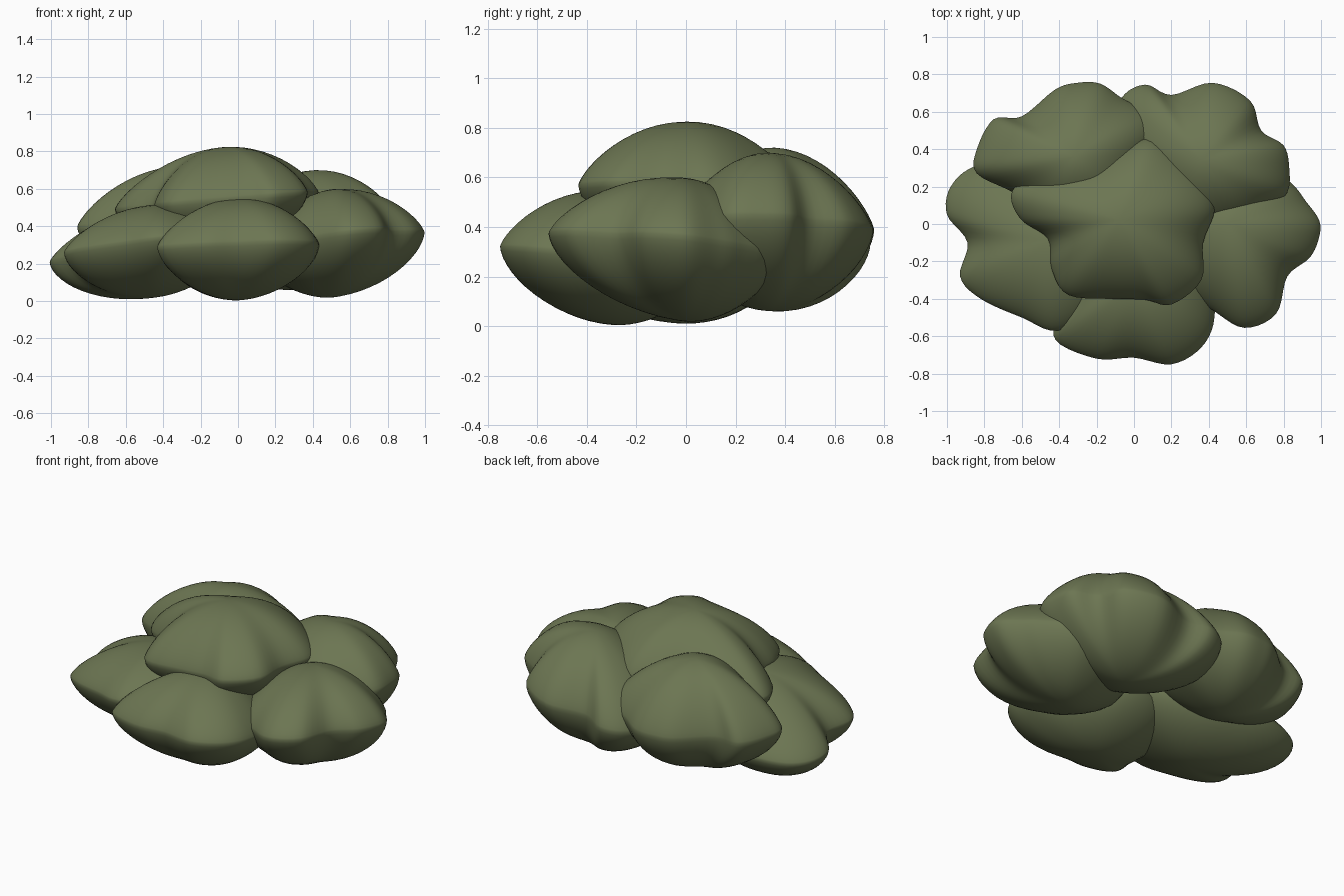
import bpy, bmesh, math
from mathutils import Vector

if "Cube" in bpy.data.objects:
    bpy.data.objects.remove(bpy.data.objects["Cube"])

leaf_green = bpy.data.materials.new("leaf_green")
leaf_green.diffuse_color = (0.15, 0.18, 0.085, 1)
leaf_green.use_nodes = True
leaf_green.node_tree.nodes["Principled BSDF"].inputs["Base Color"].default_value = leaf_green.diffuse_color

SUB = 5      # samples between outline points
RINGS = 28   # latitude steps from bottom to top
BLUR = 6     # half width of the averaging that softens lobes near the middle


def smooth_outline(points, centre):
    """Closed Catmull-Rom curve through the outline, sorted around the centre."""
    c = Vector(centre)
    pts = sorted((Vector(p) - c for p in points), key=lambda p: math.atan2(p.y, p.x))
    n, out = len(pts), []
    for i in range(n):
        a, b, d, e = (pts[(i + k) % n] for k in (-1, 0, 1, 2))
        for s in range(SUB):
            t = s / SUB
            out.append(0.5 * (2 * b + (d - a) * t + (2 * a - 5 * b + 4 * d - e) * t ** 2
                              + (3 * b - a - 3 * d + e) * t ** 3))
    return out


def clump(name, centre, rim_z, tilt, up, down, points):
    """Lobed lens: sharp towards the rim, rounded at the top and bottom."""
    rim = smooth_outline(points, centre)
    n = len(rim)
    soft = [sum((rim[(i + k) % n] for k in range(-BLUR, BLUR + 1)), Vector((0, 0)))
            / (2 * BLUR + 1) for i in range(n)]
    bm = bmesh.new()

    def vert(p, lift):
        z = rim_z + tilt[0] * p.x + tilt[1] * p.y + lift
        return bm.verts.new((centre[0] + p.x, centre[1] + p.y, z))

    rings = []
    for j in range(1, RINGS):
        lat = -math.pi / 2 + math.pi * j / RINGS
        h = abs(math.sin(lat))
        lift = up * h ** 1.5 if lat > 0 else -down * h ** 1.2
        s = math.cos(lat)
        rings.append([vert(q.lerp(p, s) * s, lift) for p, q in zip(rim, soft)])
    bottom, top = vert(Vector((0, 0)), -down), vert(Vector((0, 0)), up)
    for i in range(n):
        k = (i + 1) % n
        bm.faces.new((bottom, rings[0][k], rings[0][i]))
        bm.faces.new((top, rings[-1][i], rings[-1][k]))
        for lo, hi in zip(rings, rings[1:]):
            bm.faces.new((lo[i], lo[k], hi[k], hi[i]))
    for f in bm.faces:
        f.smooth = True
    mesh = bpy.data.meshes.new(name)
    bm.to_mesh(mesh)
    bm.free()
    mesh.materials.append(leaf_green)
    bpy.context.collection.objects.link(bpy.data.objects.new(name, mesh))


# Lower ring of foliage clumps
clump("front_clump", (0, -0.30), 0.275, (0.03, -0.09), 0.27, 0.27,
      [(.43, -.5), (.36, -.66), (.2, -.75), (0, -.715), (-.2, -.72), (-.42, -.62),
       (-.40, -.45), (-.38, -.2), (-.17, .05), (.17, .05), (.40, -.25)])
clump("left_clump", (-0.46, -0.09), 0.28, (0.09, -0.12), 0.23, 0.26,
      [(-.05, .1), (-.3, .29), (-.6, .35), (-.85, .31), (-.98, .2), (-1, .05), (-.89, -.1),
       (-.93, -.28), (-.82, -.4), (-.6, -.5), (-.4, -.57), (-.16, -.42), (-.02, -.15)])
clump("right_clump", (0.5, 0.0), 0.315, (0.1, -0.09), 0.28, 0.295,
      [(.99, .02), (.99, -.07), (.94, -.18), (.82, -.28), (.76, -.48), (.59, -.555),
       (.42, -.46), (.24, -.33), (.08, 0), (.34, .3), (.65, .37), (.84, .22), (.92, .12)])
clump("back_right_clump", (0.36, 0.34), 0.38, (0.15, 0), 0.315, 0.315,
      [(.83, .3), (.8, .42), (.68, .5), (.62, .66), (.42, .755), (.2, .69), (.06, .745),
       (-.07, .67), (-.14, .45), (0, .18), (.26, -.05), (.55, -.02), (.72, .08), (.82, .17)])
clump("back_left_clump", (-0.32, 0.36), 0.41, (0.03, -0.06), 0.31, 0.31,
      [(.12, .4), (.11, .57), (-.06, .67), (-.18, .75), (-.3, .755), (-.42, .72), (-.6, .575),
       (-.75, .56), (-.84, .4), (-.84, .27), (-.63, .16), (-.4, 0), (-.05, .05)])

# Crown clump resting on the ring
clump("crown_clump", (-0.08, 0.02), 0.54, (0.08, -0.02), 0.283, 0.26,
      [(.43, .07), (.39, .2), (.27, .33), (.1, .45), (-.06, .42), (-.24, .34), (-.47, .3),
       (-.65, .18), (-.61, .03), (-.46, -.08), (-.44, -.24), (-.35, -.38), (-.1, -.40),
       (.06, -.405), (.2, -.43), (.36, -.3), (.37, -.1)])
